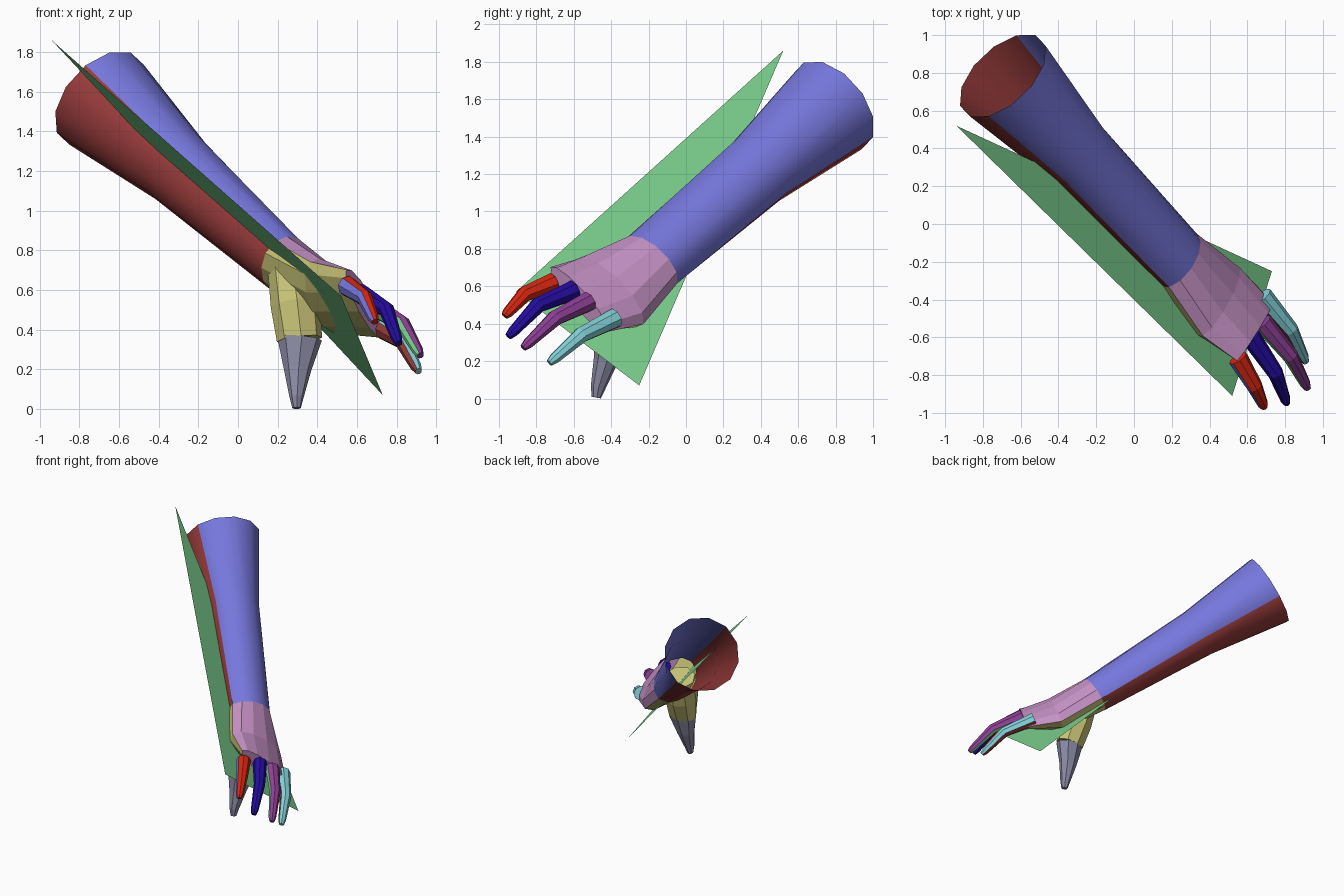
import bpy, bmesh, math
from mathutils import Vector

cube = bpy.data.objects.get("Cube")
if cube:
    bpy.data.objects.remove(cube)


def material(name, *rgb):
    """Flat material from 0-255 display values."""
    lin = [((c / 255 + 0.055) / 1.055) ** 2.4 for c in rgb]
    m = bpy.data.materials.new(name)
    m.use_nodes = True
    m.diffuse_color = (*lin, 1)
    m.node_tree.nodes["Principled BSDF"].inputs["Base Color"].default_value = (*lin, 1)
    return m


periwinkle = material("periwinkle", 118, 119, 220)
maroon = material("maroon", 150, 58, 58)
pink = material("pink", 198, 146, 198)
straw = material("straw", 202, 197, 120)
green = material("green", 124, 208, 142)
slate = material("slate", 142, 142, 168)
red = material("red", 215, 38, 16)
navy = material("navy", 36, 12, 160)
purple = material("purple", 142, 64, 150)
cyan = material("cyan", 130, 208, 214)

# Direction that the back of the hand faces
BACK = Vector((0.76, 0.22, 0.61)).normalized()


def loft(name, rings, sides, back, front, start_dir=None, cap_start=False, cap_end=True):
    """Tube through rings of (centre, half thickness, half width), split in two colours."""
    centres = [Vector(r[0]) for r in rings]
    bm = bmesh.new()
    loops = []
    for i, (_, thick, wide) in enumerate(rings):
        t = centres[min(i + 1, len(rings) - 1)] - centres[max(i - 1, 0)]
        if i == 0 and start_dir:
            t = Vector(start_dir)
        t.normalize()
        u = (BACK - t * BACK.dot(t)).normalized()
        v = t.cross(u)
        loop = []
        for k in range(sides):
            a = 2 * math.pi * k / sides
            loop.append(bm.verts.new(centres[i] + v * wide * math.cos(a) + u * thick * math.sin(a)))
        loops.append(loop)
    for lo, hi in zip(loops, loops[1:]):
        for k in range(sides):
            n = (k + 1) % sides
            f = bm.faces.new((lo[k], lo[n], hi[n], hi[k]))
            f.material_index = 0 if k < sides // 2 else 1
    if cap_start:
        bm.faces.new(loops[0][::-1])
    if cap_end:
        bm.faces.new(loops[-1])
    return finish(name, bm, back, front)


def finish(name, bm, *mats):
    mesh = bpy.data.meshes.new(name)
    bm.to_mesh(mesh)
    bm.free()
    for m in mats:
        mesh.materials.append(m)
    ob = bpy.data.objects.new(name, mesh)
    bpy.context.scene.collection.objects.link(ob)
    return ob


# Forearm: open sleeve tapering to the wrist
shoulder_end = Vector((-0.695, 0.785, 1.565))
wrist = Vector((0.235, -0.19, 0.73))
arm = loft("forearm", [
    (shoulder_end, 0.285, 0.282),
    (shoulder_end.lerp(wrist, 0.41), 0.195, 0.205),
    (wrist, 0.14, 0.19),
], 12, periwinkle, maroon, cap_end=False)

# Hand: back and palm, flattening towards the knuckles
loft("hand", [
    (wrist, 0.14, 0.19),
    ((0.45, -0.41, 0.57), 0.115, 0.265),
    ((0.64, -0.57, 0.53), 0.055, 0.25),
], 12, pink, straw, start_dir=wrist - shoulder_end)

# Thumb mound and thumb
loft("thumb_mound", [
    ((0.27, -0.3, 0.7), 0.12, 0.12),
    ((0.29, -0.36, 0.52), 0.125, 0.13),
    ((0.31, -0.4, 0.35), 0.115, 0.09),
], 8, straw, straw, cap_start=True)
loft("thumb", [
    ((0.31, -0.4, 0.355), 0.114, 0.09),
    ((0.3, -0.43, 0.2), 0.07, 0.065),
    ((0.295, -0.47, 0.06), 0.036, 0.04),
    ((0.295, -0.48, 0.005), 0.022, 0.025),
], 8, slate, slate)

# Fingers: knuckle, middle joint and tip
fingers = {
    "index_finger": ((0.55, -0.71, 0.62), (0.64, -0.86, 0.56), (0.69, -0.97, 0.44), red, periwinkle),
    "middle_finger": ((0.62, -0.6, 0.58), (0.75, -0.79, 0.5), (0.81, -0.95, 0.33), navy, navy),
    "ring_finger": ((0.68, -0.52, 0.52), (0.83, -0.7, 0.43), (0.92, -0.87, 0.27), purple, green),
    "little_finger": ((0.68, -0.38, 0.43), (0.83, -0.56, 0.34), (0.91, -0.73, 0.19), cyan, maroon),
}
for name, (root, joint, tip, top, under) in fingers.items():
    loft(name, [
        (root, 0.052, 0.056),
        (joint, 0.04, 0.045),
        (Vector(joint).lerp(Vector(tip), 0.85), 0.028, 0.03),
        (tip, 0.018, 0.02),
    ], 8, top, under, cap_start=True)

# Thin triangular sheet cutting lengthwise through the arm
bm = bmesh.new()
corners = [(-0.94, 0.52, 1.86), (0.73, -0.25, 0.07), (0.52, -0.91, 0.57)]
bm.faces.new([bm.verts.new(c) for c in corners])
bmesh.ops.reverse_faces(bm, faces=bm.faces[:])
finish("cutting_sheet", bm, green)

# Soften the sleeve only
bpy.ops.object.select_all(action="DESELECT")
bpy.context.view_layer.objects.active = arm
arm.select_set(True)
bpy.ops.object.shade_smooth_by_angle(angle=math.radians(35))
